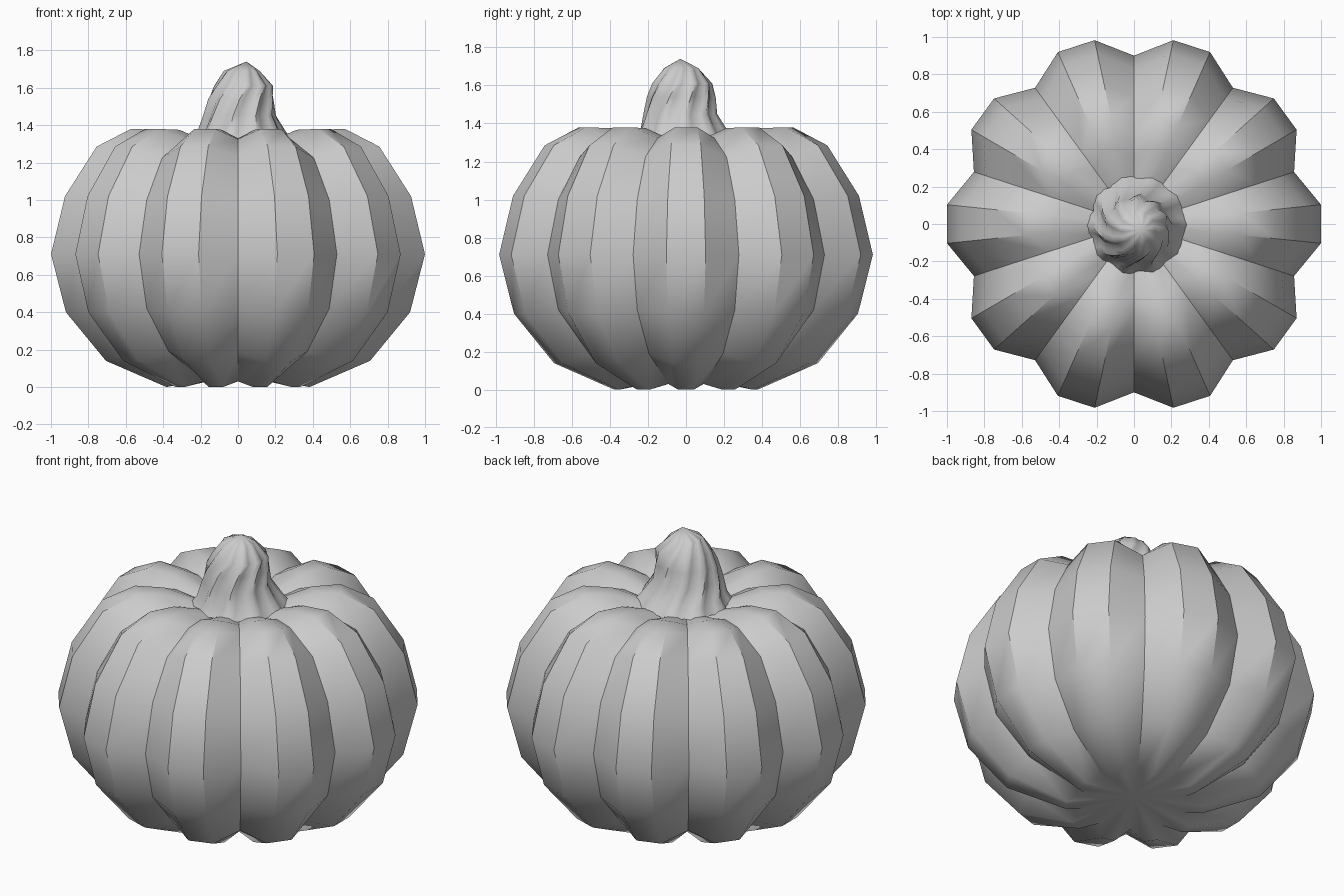
import bpy, bmesh, math

if "Cube" in bpy.data.objects:
    bpy.data.objects.remove(bpy.data.objects["Cube"])


def skin(name, rings, bottom, top, angle):
    """Bridge closed rings of points, closing each end to a pole (or leaving it open)."""
    bm = bmesh.new()
    loops = [[bm.verts.new(p) for p in ring] for ring in rings]
    n = len(loops[0])
    for a, b in zip(loops, loops[1:]):
        for i in range(n):
            j = (i + 1) % n
            bm.faces.new((a[i], a[j], b[j], b[i]))
    for pole, loop in ((bottom, loops[0]), (top, loops[-1])):
        if pole:
            v = bm.verts.new(pole)
            for i in range(n):
                bm.faces.new((loop[i], loop[(i + 1) % n], v))
    bmesh.ops.recalc_face_normals(bm, faces=bm.faces)
    mesh = bpy.data.meshes.new(name)
    bm.to_mesh(mesh)
    bm.free()
    obj = bpy.data.objects.new(name, mesh)
    bpy.context.collection.objects.link(obj)
    bpy.ops.object.select_all(action='DESELECT')
    obj.select_set(True)
    bpy.context.view_layer.objects.active = obj
    bpy.ops.object.shade_smooth_by_angle(angle=math.radians(angle))
    return obj


def polar(r, deg, z, cx=0, cy=0):
    a = math.radians(deg)
    return (cx + r * math.cos(a), cy + r * math.sin(a), z)


# Pumpkin body: ten lobes, each ring = (lobe radius, lobe z, groove radius, groove z)
profile = [
    (0.385, 0.00, 0.30, 0.03),
    (0.71, 0.14, 0.63, 0.19),
    (0.925, 0.40, 0.83, 0.42),
    (1.005, 0.71, 0.90, 0.71),
    (0.93, 1.02, 0.83, 1.00),
    (0.76, 1.285, 0.69, 1.225),
    (0.575, 1.38, 0.48, 1.325),
    (0.42, 1.375, 0.36, 1.33),
    (0.22, 1.31, 0.20, 1.28),
]
body_rings = []
for lr, lz, gr, gz in profile:
    ring = []
    for k in range(10):
        c = 36 * k
        ring += [polar(gr, c - 18, gz), polar(lr, c - 5.9, lz), polar(lr, c + 5.9, lz)]
    body_rings.append(ring)
skin("pumpkin_body", body_rings, (0, 0, 0.07), (0, 0, 1.26), 38)

# Stem: ridged, twisting and leaning, ring = (centre x, centre y, radius, z, twist)
stem = [
    (0.02, -0.005, 0.265, 1.305, 0),
    (0.02, -0.01, 0.225, 1.36, 2),
    (0.008, -0.03, 0.185, 1.45, 8),
    (0.015, -0.025, 0.17, 1.54, 16),
    (0.03, -0.02, 0.15, 1.61, 26),
    (0.02, -0.025, 0.09, 1.69, 38),
]
stem_rings = []
for cx, cy, r, z, twist in stem:
    stem_rings.append([
        polar(r * (1 + 0.065 * math.cos(math.radians(90 * i))), 9 * i + twist, z, cx, cy)
        for i in range(40)])
skin("stem", stem_rings, None, (0.045, -0.03, 1.74), 50)
